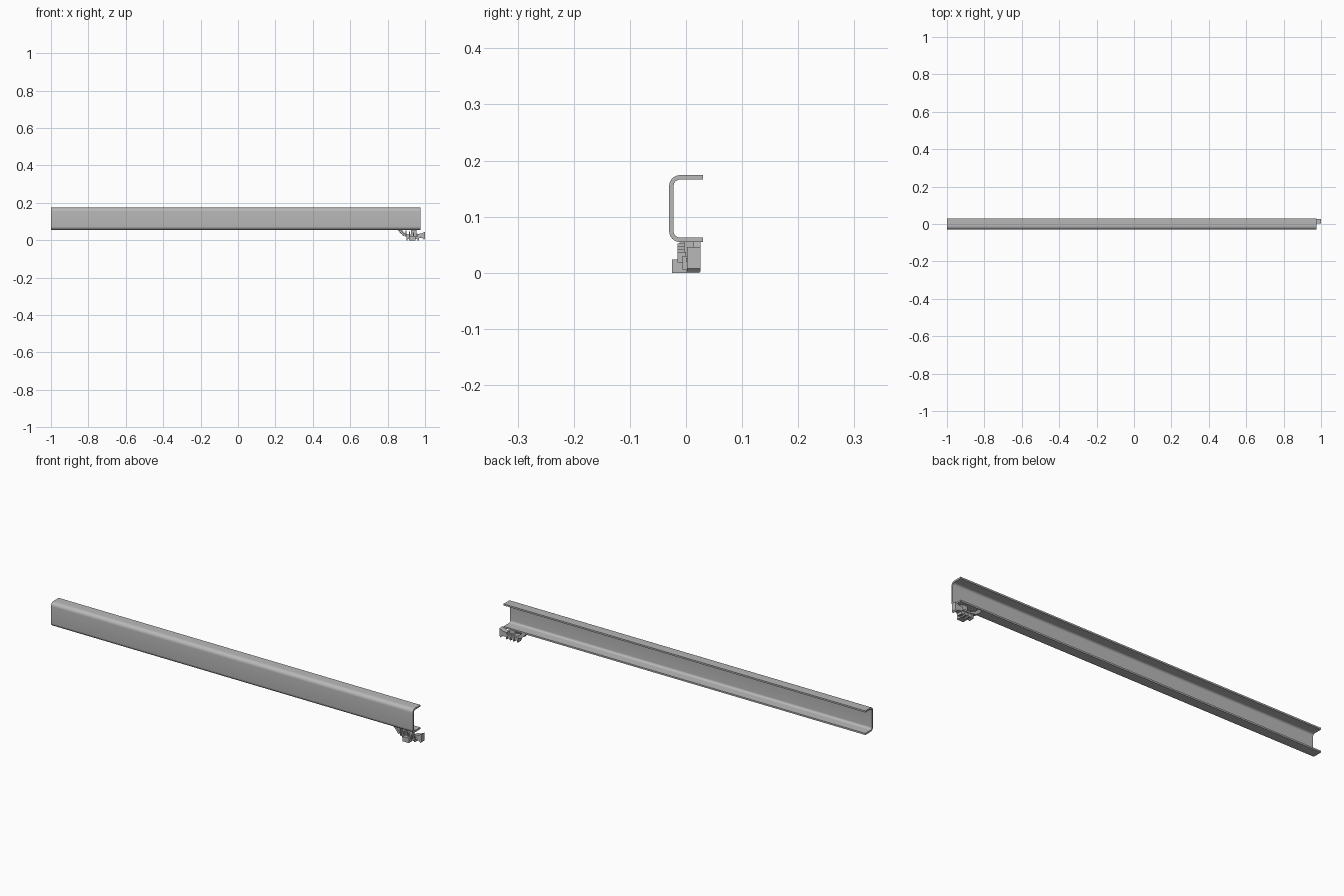
import bpy, bmesh, math
from mathutils import Vector

old = bpy.data.objects.get("Cube")
if old:
    bpy.data.objects.remove(old, do_unlink=True)

steel = bpy.data.materials.new("light grey steel")
steel.use_nodes = True
GREY = (0.48, 0.48, 0.48, 1)
steel.diffuse_color = GREY
steel.node_tree.nodes["Principled BSDF"].inputs["Base Color"].default_value = GREY


def extrude(name, points, offset):
    """Close a 3D outline and push it along offset to make a solid."""
    bm = bmesh.new()
    face = bm.faces.new([bm.verts.new(p) for p in points])
    out = bmesh.ops.extrude_face_region(bm, geom=[face])
    moved = [v for v in out["geom"] if isinstance(v, bmesh.types.BMVert)]
    bmesh.ops.translate(bm, verts=moved, vec=Vector(offset))
    bmesh.ops.recalc_face_normals(bm, faces=bm.faces)
    mesh = bpy.data.meshes.new(name)
    bm.to_mesh(mesh)
    bm.free()
    mesh.materials.append(steel)
    ob = bpy.data.objects.new(name, mesh)
    bpy.context.collection.objects.link(ob)
    bpy.ops.object.select_all(action="DESELECT")
    ob.select_set(True)
    bpy.context.view_layer.objects.active = ob
    bpy.ops.object.shade_smooth_by_angle(angle=math.radians(30))
    return ob


def side_plate(name, xz, y0, y1):
    return extrude(name, [(x, y0, z) for x, z in xz], (0, y1 - y0, 0))


def box(name, x0, x1, y0, y1, z0, z1):
    return side_plate(name, [(x0, z0), (x1, z0), (x1, z1), (x0, z1)], y0, y1)


def arc(cx, cz, r, a0, a1, n=8):
    angles = [math.radians(a0 + (a1 - a0) * i / n) for i in range(n + 1)]
    return [(cx + r * math.cos(a), cz + r * math.sin(a)) for a in angles]


# Long rail: rounded C section, open to the back
front, back, low, high = -0.03, 0.03, 0.055, 0.174
wall, bend = 0.008, 0.019
cy = front + bend


def c_line(inset):
    r = bend - inset
    return ([(back, high - inset)] + arc(cy, high - bend, r, 90, 180)
            + arc(cy, low + bend, r, 180, 270) + [(back, low + inset)])


section = c_line(0) + c_line(wall)[::-1]
extrude("channel_rail", [(-1, y, z) for y, z in section], (1.975, 0, 0))

# Curved ramp hanging under the end of the rail
side_plate("guide_ramp", [(0.855, 0.055), (0.868, 0.038), (0.885, 0.026),
                          (0.92, 0.020), (0.97, 0.019), (0.97, 0.026),
                          (0.92, 0.028), (0.895, 0.036), (0.875, 0.055)],
           0, 0.026)

# Flared end catch
side_plate("end_catch", [(0.962, 0.034), (0.982, 0.036), (1.0, 0.046),
                         (1.0, 0.008), (0.994, 0.002), (0.984, 0.012),
                         (0.962, 0.012)], 0.002, 0.026)

# Clip body, its front block and mounting neck
box("clip_body", 0.90, 0.965, -0.006, 0.02, 0.006, 0.03)
box("front_block", 0.915, 0.95, -0.025, 0.0, 0.0, 0.024)
box("mounting_neck", 0.925, 0.955, -0.004, 0.014, 0.028, 0.056)

# Thin standing fins in front and hanging teeth below
for i in range(4):
    x = 0.895 + i * 0.02
    box("standing_fin", x, x + 0.005, -0.015, 0.0, 0.018, 0.052 - i * 0.005)
    box("hanging_tooth", x + 0.006, x + 0.012, 0.0, 0.024, 0.0, 0.022)

# Small hook at the inner end of the clip
side_plate("inner_hook", [(0.857, 0.054), (0.885, 0.022), (0.89, 0.03),
                          (0.874, 0.054)], -0.012, 0.0)
